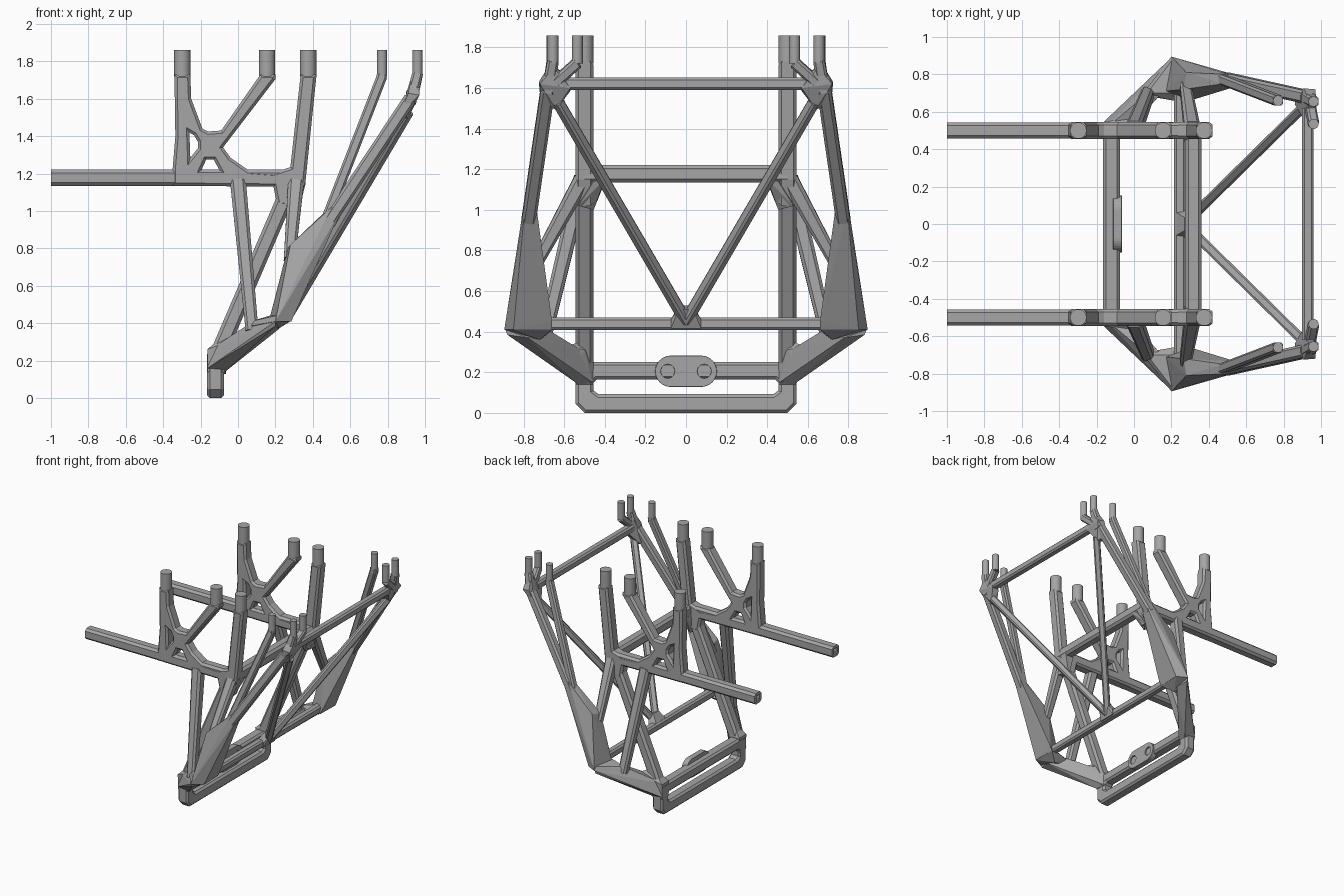
import bpy, bmesh
from math import radians, sin, cos, pi
from mathutils import Vector

cube = bpy.data.objects.get("Cube")
if cube:
    bpy.data.objects.remove(cube)

GREY = (0.38, 0.38, 0.38, 1)
metal = bpy.data.materials.new("grey metal")
metal.use_nodes = True
metal.diffuse_color = GREY
metal.node_tree.nodes["Principled BSDF"].inputs["Base Color"].default_value = GREY


def add(name, mesh):
    mesh.materials.clear()
    mesh.materials.append(metal)
    ob = bpy.data.objects.new(name, mesh)
    bpy.context.collection.objects.link(ob)
    return ob


def hull(name, points):
    """Convex solid around a few points."""
    bm = bmesh.new()
    for p in points:
        bm.verts.new(p)
    bmesh.ops.convex_hull(bm, input=bm.verts[:])
    bmesh.ops.delete(bm, geom=[v for v in bm.verts if not v.link_faces], context='VERTS')
    bmesh.ops.dissolve_limit(bm, angle_limit=radians(1), verts=bm.verts[:], edges=bm.edges[:])
    bmesh.ops.recalc_face_normals(bm, faces=bm.faces[:])
    mesh = bpy.data.meshes.new(name)
    bm.to_mesh(mesh)
    bm.free()
    return add(name, mesh)


def ring(p, d, w, ref):
    """Chamfered square section around p."""
    u = d.cross(Vector(ref)).normalized()
    v = d.cross(u).normalized()
    h, k = w / 2, w * 0.3
    return [p + u * a + v * b for i in (1, -1) for j in (1, -1)
            for a, b in ((i * h, j * k), (i * k, j * h))]


def beam(name, a, b, w, ref=(0, 1, 0), w2=None):
    a, b = Vector(a), Vector(b)
    d = (b - a).normalized()
    return hull(name, ring(a, d, w, ref) + ring(b, d, w2 or w, ref))


def plate(name, outlines, loc, rot, thick, chamfer=0.015):
    """Extruded profile; outlines after the first are holes."""
    cu = bpy.data.curves.new(name, 'CURVE')
    cu.dimensions, cu.fill_mode = '2D', 'BOTH'
    cu.bevel_depth, cu.bevel_resolution = chamfer, 0
    cu.offset, cu.extrude = -chamfer, thick / 2 - chamfer
    for pts in outlines:
        sp = cu.splines.new('POLY')
        sp.points.add(len(pts) - 1)
        for q, (x, y) in zip(sp.points, pts):
            q.co = (x, y, 0, 1)
        sp.use_cyclic_u = True
    tmp = bpy.data.objects.new(name + "_curve", cu)
    bpy.context.collection.objects.link(tmp)
    dg = bpy.context.evaluated_depsgraph_get()
    mesh = bpy.data.meshes.new_from_object(tmp.evaluated_get(dg))
    bpy.data.objects.remove(tmp)
    for f in mesh.polygons:
        f.use_smooth = False
    ob = add(name, mesh)
    ob.location = loc
    ob.rotation_euler = rot
    return ob


def pin(name, x, y, r):
    bpy.ops.mesh.primitive_cylinder_add(vertices=24, radius=r, depth=0.14, location=(x, y, 1.79))
    ob = bpy.context.object
    ob.name = name
    ob.data.materials.append(metal)
    bpy.ops.object.shade_smooth_by_angle(angle=radians(40))


def arc(cx, cy, r, a0, a1, n):
    return [(cx + r * cos(a0 + (a1 - a0) * i / n), cy + r * sin(a0 + (a1 - a0) * i / n))
            for i in range(n)]


XZ = (pi / 2, 0, 0)
YZ = (pi / 2, 0, pi / 2)

# Outline of the upright side frame, with its two openings
frame = [(-.34, 1.73), (-.255, 1.73), (-.25, 1.6), (-.19, 1.44), (-.16, 1.425), (-.09, 1.43),
         (.12, 1.73), (.2, 1.73), (.2, 1.705), (-.08, 1.34), (-.04, 1.285), (.06, 1.215),
         (.19, 1.205), (.28, 1.235), (.335, 1.73), (.42, 1.73), (.36, 1.15), (.32, 1.02),
         (.21, 1.03), (.19, 1.13), (-.35, 1.135), (-.35, 1.22), (-.335, 1.4)]
slot = [(-.26, 1.42), (-.235, 1.405), (-.215, 1.37), (-.215, 1.335), (-.255, 1.285)]
notch = [(-.195, 1.22), (-.17, 1.275), (-.13, 1.275), (-.1, 1.22)]

for s, side in ((1, "left"), (-1, "right")):
    def P(x, y, z):
        return (x, y * s, z)

    def name(part):
        return side + "_" + part

    plate(name("side_frame"), [frame, slot, notch], P(0, .5, 0), XZ, .09)

    # Long rail with a bored end
    rail = beam(name("rail"), P(-1, .5, 1.178), P(.28, .5, 1.178), .088)
    bm = bmesh.new()
    bm.from_mesh(rail.data)
    end = min(bm.faces, key=lambda f: f.calc_center_median().x)
    bmesh.ops.inset_individual(bm, faces=[end], thickness=.024)
    bore = bmesh.ops.extrude_discrete_faces(bm, faces=[end])["faces"]
    bmesh.ops.translate(bm, vec=(.1, 0, 0), verts=bore[0].verts[:])
    bm.to_mesh(rail.data)
    bm.free()

    # Mounting pins
    for i, x in enumerate((-.298, .155, .375)):
        pin(name("thick_pin_%d" % i), x, .5 * s, .044)
    for i, (x, y) in enumerate(((.77, .66), (.96, .655), (.96, .535))):
        pin(name("thin_pin_%d" % i), x, y * s, .027)

    # Legs between side frame and lower hull
    beam(name("diagonal_leg"), P(.265, .5, 1.1), P(-.1, .5, .25), .088)
    beam(name("inner_strut"), P(0, .51, 1.16), P(.075, .70, .36), .085, w2=.068)
    beam(name("outer_strut"), P(.31, .51, 1.15), P(.275, .735, .74), .085, w2=.06)
    hull(name("frame_corner"), [P(x, y, z) for x, y, z in (
        (.28, .455, 1.22), (.28, .455, 1.0), (.36, .455, 1.14), (.28, .4, 1.135),
        (.36, .4, 1.15), (.33, .53, 1.02), (.25, .53, 1.02))])

    # Lower chine sweeping out from the foot
    hull(name("foot_node"), [P(x, y, z) for x in (-.163, -.075) for y, z in
                             ((.46, .14), (.54, .14), (.545, .26), (.455, .26))]
         + [P(-.06, .5, .36), P(-.02, .5, .31), P(0, .56, .22), P(.02, .58, .33)])
    hull(name("chine"), [P(x, y, z) for x, y, z in (
        (-.163, .5, .25), (-.163, .545, .16), (-.07, .53, .14), (-.07, .46, .15),
        (-.08, .47, .27), (-.03, .5, .3), (.05, .68, .39), (.12, .67, .36),
        (.13, .68, .41), (.2, .89, .41), (.2, .88, .385), (.22, .78, .37))])
    hull(name("chine_corner"), [P(x, y, z) for x, y, z in (
        (.04, .69, .38), (.2, .895, .41), (.28, .85, .41), (.28, .66, .41),
        (.21, .66, .41), (.07, .7, .41), (.2, .7, .45), (.2, .87, .44), (.2, .72, .36))])

    # Tapered blade rising to the fork
    hull(name("blade"), [P(x, y, z) for x, y, z in (
        (.165, .71, .41), (.2, .895, .41), (.285, .85, .41), (.28, .66, .41),
        (.3, .66, .45), (.265, .72, .8), (.28, .81, .82), (.48, .75, 1.01), (.5, .80, 1.02),
        (.545, .735, 1.0), (.55, .795, 1.0))])

    # Fork arms
    beam(name("fork_inner_arm"), P(.47, .775, .95), P(.77, .66, 1.72), .056)
    beam(name("fork_inner_tip"), P(.765, .66, 1.70), P(.77, .66, 1.735), .054)
    beam(name("fork_outer_arm"), P(.49, .775, .95), P(.92, .68, 1.6), .07)
    beam(name("fork_outer_tip"), P(.92, .68, 1.58), P(.96, .655, 1.735), .065, w2=.056)
    hull(name("fork_node"), [P(x, y, z) for x, y, z in (
        (.90, .57, 1.585), (.96, .57, 1.6), (.93, .57, 1.655), (.86, .64, 1.5),
        (.91, .64, 1.495), (.87, .715, 1.52), (.97, .72, 1.62), (.91, .725, 1.63),
        (.93, .67, 1.72), (.975, .65, 1.7))])
    beam(name("fork_branch"), P(.94, .64, 1.63), P(.96, .535, 1.725), .055)
    beam(name("brace"), P(.27, 0, .45), P(.91, .63, 1.53), .052, (0, 0, 1))

# Cross members
UP = (0, 0, 1)
beam("upper_cross_beam", (.318, -.5, 1.178), (.318, .5, 1.178), .088, UP)
beam("lower_cross_beam", (.245, -.72, .44), (.245, .72, .44), .062, UP)
beam("fork_cross_beam", (.93, -.62, 1.622), (.93, .62, 1.622), .062, UP)
hull("brace_node", [(x, y * s, z) for s in (1, -1) for x, y, z in (
    (.215, .07, .42), (.28, .075, .415), (.285, .075, .46), (.32, .035, .51), (.27, .035, .53),
    (.22, .065, .46))])

# Foot loop with a long slot
loop = [(-.5, 0), (.5, 0), (.545, .045), (.545, .25), (-.545, .25), (-.545, .045)]
gap = [(-.43, .092), (.43, .092), (.455, .11), (.455, .15), (.44, .165),
       (-.44, .165), (-.455, .15), (-.455, .11)]
plate("foot_loop", [loop, gap], (-.12, 0, 0), YZ, .09)

# Bolt bracket with two holes
stadium = arc(.075, .205, .077, -pi / 2, pi / 2, 16) + [(.075, .282)] \
    + arc(-.075, .205, .077, pi / 2, 3 * pi / 2, 16) + [(-.075, .128)]
holes = [arc(y, .205, .034, 0, 2 * pi, 20) for y in (-.09, .09)]
plate("bolt_bracket", [stadium] + holes, (-.088, 0, 0), YZ, .046, .001)
